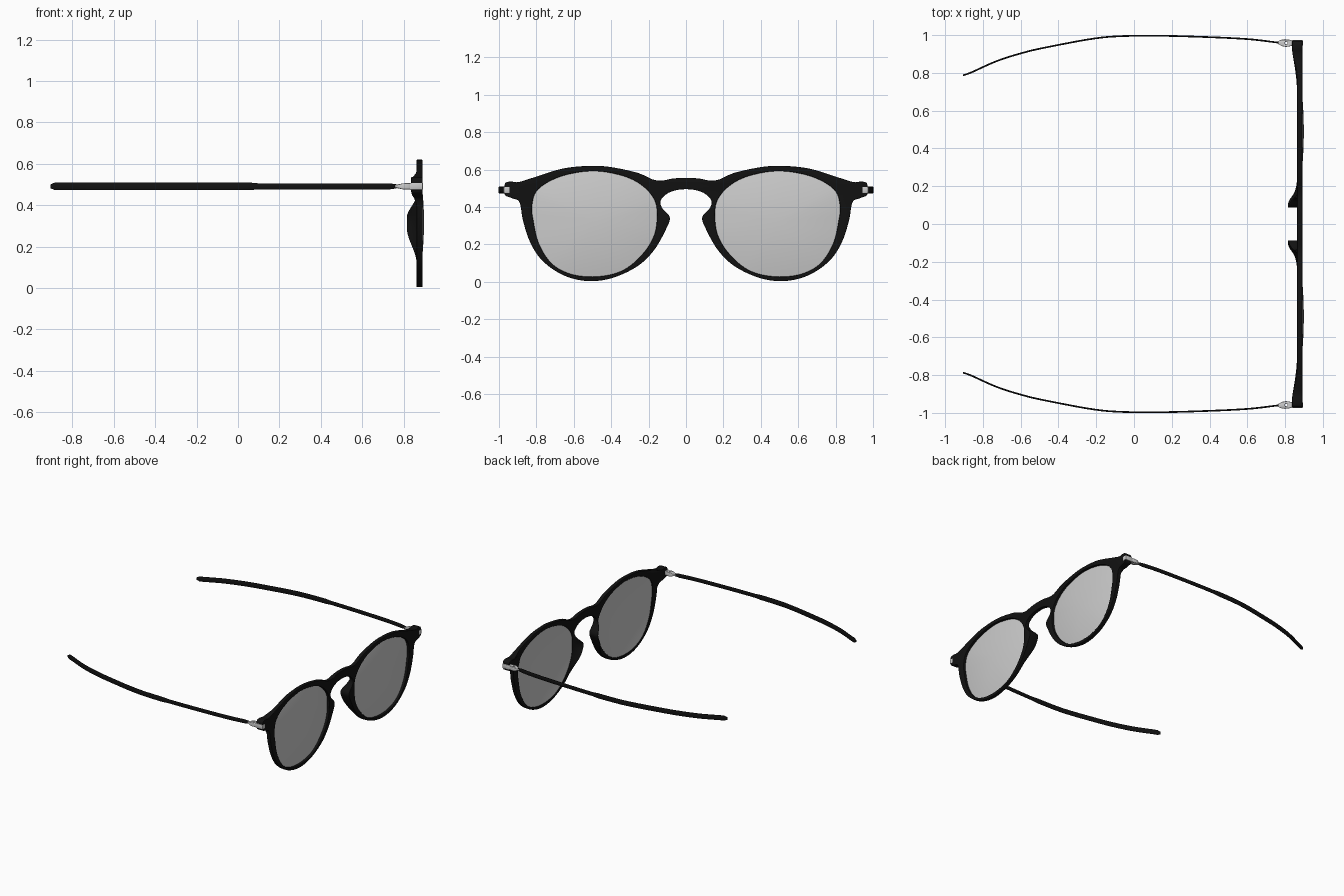
import bpy, bmesh, math
from mathutils import Vector

if "Cube" in bpy.data.objects:
    bpy.data.objects.remove(bpy.data.objects["Cube"])


def smooth(pts, n=5, closed=True):
    """Catmull-Rom samples through 2D points."""
    p = [Vector(q) for q in pts]
    if not closed:
        p = [2 * p[0] - p[1]] + p + [2 * p[-1] - p[-2]]
    out, m = [], len(p)
    for i in (range(m) if closed else range(1, m - 2)):
        a, b, c, d = p[i - 1], p[i], p[(i + 1) % m], p[(i + 2) % m]
        for k in range(n):
            t = k / n
            out.append(0.5 * (2 * b + (c - a) * t + (2 * a - 5 * b + 4 * c - d) * t * t
                              + (3 * b - a - 3 * c + d) * t ** 3))
    if not closed:
        out.append(p[-2])
    return out


def material(name, col):
    m = bpy.data.materials.new(name)
    m.diffuse_color = col
    m.use_nodes = True
    m.node_tree.nodes["Principled BSDF"].inputs["Base Color"].default_value = m.diffuse_color
    return m


BLACK = material("black_plastic", (0.006, 0.006, 0.006, 1))


def finish(name, bm, mat=None, mirror=False, angle=40):
    bmesh.ops.remove_doubles(bm, verts=bm.verts, dist=0.0003)
    bmesh.ops.recalc_face_normals(bm, faces=bm.faces)
    me = bpy.data.meshes.new(name)
    bm.to_mesh(me)
    bm.free()
    ob = bpy.data.objects.new(name, me)
    bpy.context.collection.objects.link(ob)
    if mat:
        me.materials.append(mat)
    bpy.ops.object.select_all(action='DESELECT')
    ob.select_set(True)
    bpy.context.view_layer.objects.active = ob
    bpy.ops.object.shade_smooth_by_angle(angle=math.radians(angle))
    if mirror:
        mod = ob.modifiers.new("mirror", 'MIRROR')
        mod.use_axis = (False, True, False)
        mod.use_mirror_merge = False
    return ob


def plate(loops, half, bevel):
    """Filled plate from closed 2D loops (inner loops are holes), as bmesh."""
    cu = bpy.data.curves.new("outline", 'CURVE')
    cu.dimensions, cu.fill_mode = '2D', 'BOTH'
    cu.extrude, cu.bevel_depth, cu.offset = half - bevel, bevel, -bevel
    cu.bevel_resolution = 2
    for lp in loops:
        s = cu.splines.new('POLY')
        s.points.add(len(lp) - 1)
        for sp, q in zip(s.points, lp):
            sp.co = (q[0], q[1], 0, 1)
        s.use_cyclic_u = True
    ob = bpy.data.objects.new("outline", cu)
    bpy.context.collection.objects.link(ob)
    bpy.context.view_layer.update()
    me = bpy.data.meshes.new_from_object(ob.evaluated_get(bpy.context.evaluated_depsgraph_get()))
    bm = bmesh.new()
    bm.from_mesh(me)
    bpy.data.objects.remove(ob)
    bpy.data.meshes.remove(me)
    return bm


def clamp(t):
    t = max(0, min(1, t))
    return t * t * (3 - 2 * t)


# Front frame outline (y, z), half of it, and the lens opening
half = [(0, .556), (.07, .552), (.13, .541), (.18, .548), (.26, .583), (.40, .613), (.51, .62), (.66, .605),
        (.82, .556), (.895, .533), (.935, .536), (.966, .528), (.97, .495), (.966, .462), (.93, .447),
        (.89, .425), (.872, .33), (.835, .215), (.77, .115), (.66, .037), (.53, .004),
        (.395, .02), (.26, .083), (.17, .17), (.105, .285), (.087, .345), (.128, .395),
        (.135, .435), (.10, .472), (.05, .49), (0, .495)]
outer = smooth(half + [(-y, z) for y, z in half[-2:0:-1]], 5)
opening = smooth([(.50, .592), (.34, .567), (.235, .515), (.17, .44), (.155, .36), (.17, .25), (.235, .145),
                  (.34, .06), (.475, .028), (.61, .04), (.715, .095), (.785, .2), (.815, .32),
                  (.823, .41), (.79, .495), (.67, .563)], 6)
flipped = [Vector((-p.x, p.y)) for p in opening]

bm = plate([outer, opening, flipped], .0145, .004)
for v in bm.verts:
    y, z, d = v.co
    x = .8775 + d
    a = abs(y)
    if d < -.002:
        # Thickened end pieces and nose pads grow backwards
        x -= .026 * clamp((a - .78) / .15) * clamp((z - .39) / .08)
        if a < .15 + max(0, .25 - z) * .5:
            x -= .047 * clamp((z - .12) / .17) * clamp((.45 - z) / .11)
    v.co = (x, y, z)
finish("front_frame", bm, BLACK, angle=35)

# Domed lenses
bm = bmesh.new()
c = Vector((.49, .32))
rings = []
N = 10
for shell in (0, 1):
    for i in range(1, N + 1):
        r = i / N if shell == 0 else (N + 1 - i) / N
        ring = []
        for p in opening:
            q = c + (p - c) * r * 1.015
            ring.append(bm.verts.new((.873 + .026 * (1 - r * r) - .006 * shell, q.x, q.y)))
        rings.append(ring)
for a, b in zip(rings, rings[1:]):
    for i in range(len(a)):
        j = (i + 1) % len(a)
        bm.faces.new((a[i], a[j], b[j], b[i]))
for ring, x in ((rings[0], .899), (rings[-1], .893)):
    tip = bm.verts.new((x, c.x, c.y))
    for i in range(len(ring)):
        bm.faces.new((ring[i], ring[(i + 1) % len(ring)], tip))
finish("lens", bm, mirror=True)

# Temple arms: thin rounded strip swept along the side, taller behind x = 0.1
path = smooth([(.765, .960), (.6, .979), (.35, .991), (.1, .997), (-.1, .993), (-.23, .979), (-.4, .948),
               (-.56, .914), (-.72, .865), (-.86, .803), (-.905, .787)], 5, False)
bm = bmesh.new()
prev = None
for i, p in enumerate(path):
    t = (path[min(i + 1, len(path) - 1)] - path[max(i - 1, 0)]).normalized()
    n = Vector((-t.y, t.x))
    h = .0145 if p.x > .1 else .0185
    if i >= len(path) - 3:
        h -= .003 * (i - len(path) + 4)
    if i == 0:
        h = .010
    w = .0045
    ring = []
    for u, s in ((-1, -.8), (-.5, -1), (.5, -1), (1, -.8), (1, .8), (.5, 1), (-.5, 1), (-1, .8)):
        q = p + n * u * w
        ring.append(bm.verts.new((q.x, q.y, .491 + s * h)))
    if prev:
        for k in range(8):
            bm.faces.new((prev[k], prev[(k + 1) % 8], ring[(k + 1) % 8], ring[k]))
    else:
        bm.faces.new(ring)
    prev = ring
bm.faces.new(prev)
finish("temple_arm", bm, BLACK, mirror=True)

# Hinge link: teardrop plate with a pin hole, tapering towards the arm
tear = smooth([(.755, .961), (.78, .975), (.805, .978), (.835, .972), (.845, .958), (.835, .944), (.805, .938),
               (.78, .944)], 4)
hole = [(.806 + .007 * math.cos(k * math.pi / 6), .958 + .007 * math.sin(k * math.pi / 6)) for k in range(12)]
bm = plate([tear, hole], .015, .003)
for v in bm.verts:
    v.co.z = .491 + v.co.z * (.45 + .55 * clamp((v.co.x - .76) / .045))
finish("hinge_link", bm, mirror=True)

# Hinge bracket set into the frame end
bm = bmesh.new()
bmesh.ops.create_cube(bm, size=1)
for v in bm.verts:
    v.co = (.862 + v.co.x * .064, .959 + v.co.y * .032, .491 + v.co.z * .034)
bmesh.ops.bevel(bm, geom=bm.edges[:], offset=.004, segments=2, affect='EDGES', profile=.5)
finish("hinge_bracket", bm, mirror=True)
